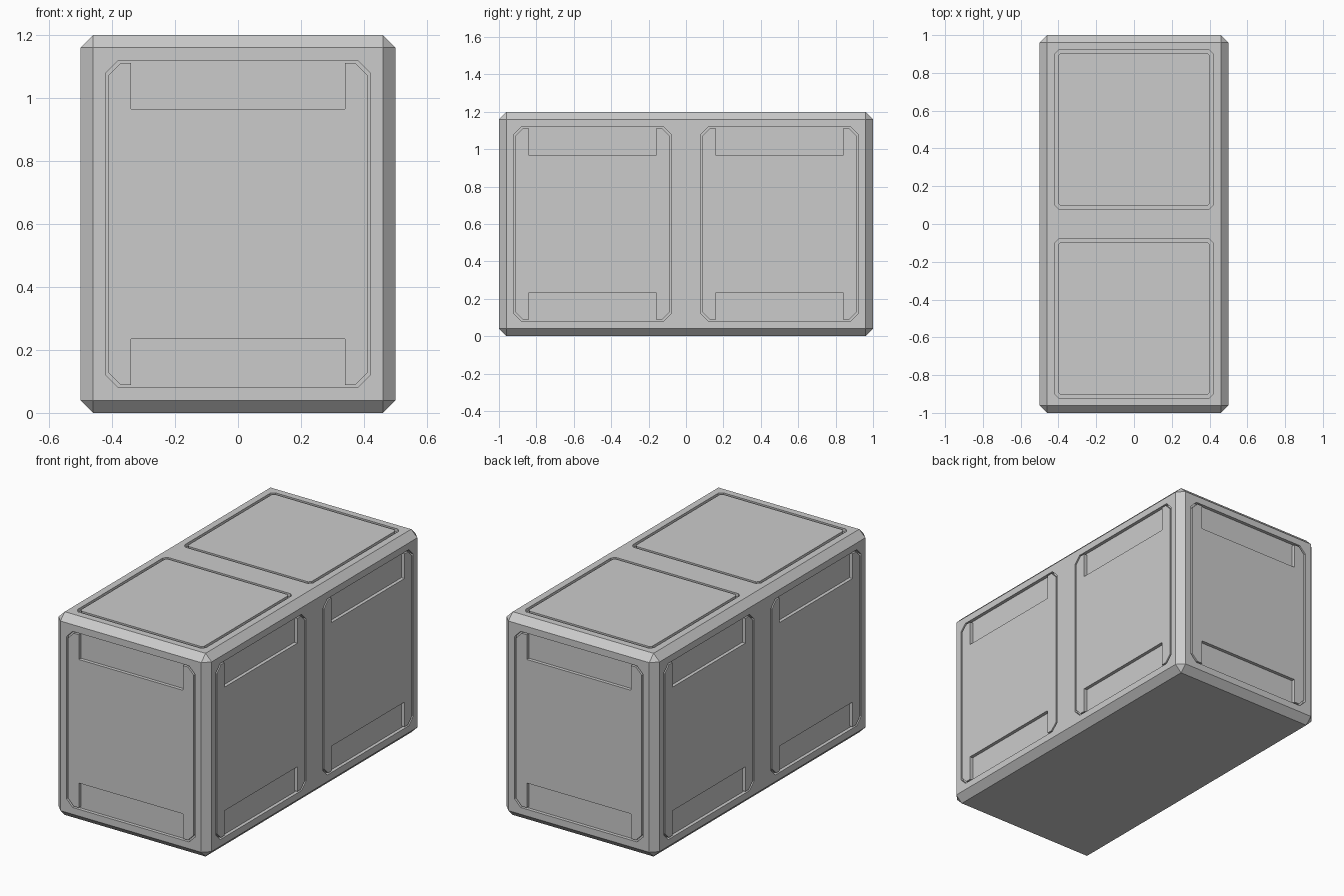
import bpy, bmesh
from math import radians
from mathutils import Matrix, Vector

if "Cube" in bpy.data.objects:
    bpy.data.objects.remove(bpy.data.objects["Cube"])

DEPTH = 0.02
T, R = Matrix.Translation, Matrix.Rotation


def mirrored(quad):
    """Mirror a first-quadrant run of points (top to right) into a closed loop."""
    q = list(quad)
    return (q + [(x, -y) for x, y in reversed(q)]
            + [(-x, -y) for x, y in q] + [(-x, y) for x, y in reversed(q)])


def octagon(w, h, c):
    return mirrored([(w - c, h), (w, h - c)])


def add_ring(bm, outer, inner, matrix):
    """Prism between two outlines, reaching DEPTH below the local surface."""
    edges = []
    for loop in (outer, inner):
        vs = [bm.verts.new(matrix @ Vector((x, y, -DEPTH))) for x, y in loop]
        edges += [bm.edges.new((a, b)) for a, b in zip(vs, vs[1:] + vs[:1])]
    fill = bmesh.ops.triangle_fill(bm, edges=edges, use_beauty=True)
    faces = [g for g in fill['geom'] if isinstance(g, bmesh.types.BMFace)]
    ext = bmesh.ops.extrude_face_region(bm, geom=faces)
    top = [g for g in ext['geom'] if isinstance(g, bmesh.types.BMVert)]
    bmesh.ops.translate(bm, verts=top,
                        vec=matrix.to_3x3() @ Vector((0, 0, DEPTH + 0.01)))


def make_object(name, bm):
    bmesh.ops.recalc_face_normals(bm, faces=bm.faces)
    me = bpy.data.meshes.new(name)
    bm.to_mesh(me)
    bm.free()
    ob = bpy.data.objects.new(name, me)
    bpy.context.collection.objects.link(ob)
    return ob


# Chamfered crate body
bm = bmesh.new()
bmesh.ops.create_cube(bm, size=1, matrix=T((0, 0, 0.6)) @ Matrix.Diagonal((1, 2, 1.2, 1)))
bmesh.ops.bevel(bm, geom=bm.edges[:], offset=0.04, segments=1, affect='EDGES')
crate = make_object("crate_body", bm)

# Groove outlines: side panels have a notch at top and bottom
side_outer = octagon(0.42, 0.52, 0.04)
side_inner = mirrored([(0.34, 0.365), (0.34, 0.511), (0.373, 0.511), (0.411, 0.473)])
lid_outer = octagon(0.42, 0.42, 0.02)
lid_inner = octagon(0.403, 0.403, 0.013)

# Panel grooves on the ends, the long sides and the top
bm = bmesh.new()
upright = R(radians(90), 4, 'X')
for turn in (0, 180):
    add_ring(bm, side_outer, side_inner,
             R(radians(turn), 4, 'Z') @ T((0, -1, 0.6)) @ upright)
    for u in (-0.5, 0.5):
        add_ring(bm, side_outer, side_inner,
                 R(radians(turn + 90), 4, 'Z') @ T((u, -0.5, 0.6)) @ upright)
for y in (-0.5, 0.5):
    add_ring(bm, lid_outer, lid_inner, T((0, y, 1.2)))
cutter = make_object("groove_cutter", bm)
cutter.hide_render = True

# Cut the grooves, then drop the cutter
mod = crate.modifiers.new("panel_grooves", 'BOOLEAN')
mod.operation = 'DIFFERENCE'
mod.solver = 'EXACT'
mod.object = cutter
bpy.context.view_layer.objects.active = crate
bpy.ops.object.modifier_apply(modifier=mod.name)
bpy.data.objects.remove(cutter)
